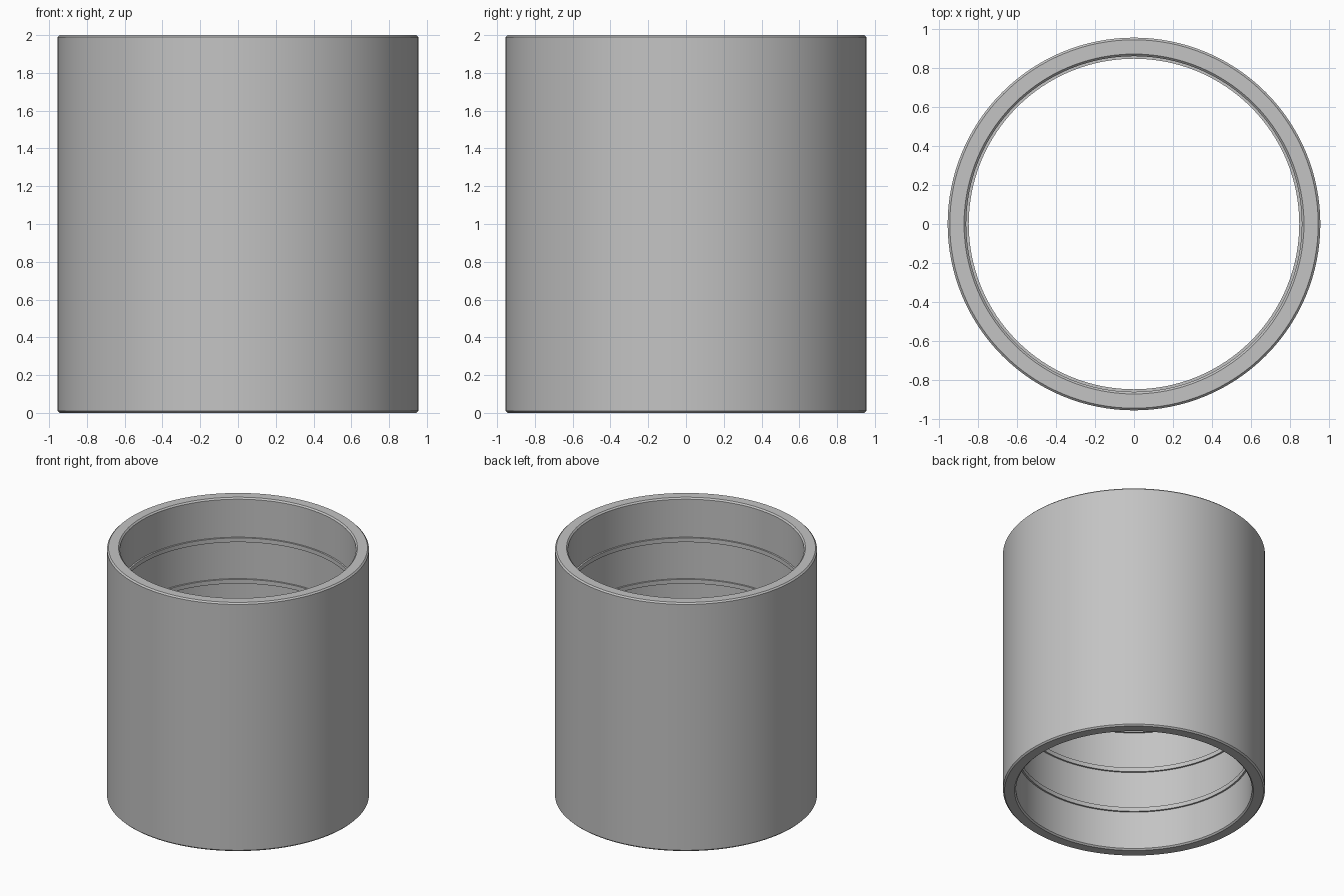
import bpy
import bmesh
import math

cube = bpy.data.objects.get("Cube")
if cube:
    bpy.data.objects.remove(cube, do_unlink=True)

HEIGHT = 2.0
OUTER = 0.955      # outside radius
BORE = 0.86        # inside radius
RIDGE = 0.847      # radius at the inner ridges
CHAMFER = 0.011
HALF_RIDGE = 0.017
RIDGES = 5
SEGMENTS = 128

# Wall cross-section: chamfered outside, then down the ridged bore
profile = [
    (BORE + CHAMFER, 0), (OUTER - CHAMFER, 0), (OUTER, CHAMFER),
    (OUTER, HEIGHT - CHAMFER), (OUTER - CHAMFER, HEIGHT),
    (BORE + CHAMFER, HEIGHT), (BORE, HEIGHT - CHAMFER),
]
for i in range(RIDGES, 0, -1):
    z = HEIGHT * i / (RIDGES + 1)
    top, bottom = z + HALF_RIDGE, z - HALF_RIDGE
    profile += [(BORE, top), (RIDGE, top), (RIDGE, bottom), (BORE, bottom)]
profile.append((BORE, CHAMFER))

# Revolve the closed section into a sleeve
bm = bmesh.new()
verts = [bm.verts.new((r, 0, z)) for r, z in profile]
edges = [bm.edges.new((a, b)) for a, b in zip(verts, verts[1:] + verts[:1])]
bmesh.ops.spin(bm, geom=verts + edges, cent=(0, 0, 0), axis=(0, 0, 1),
               angle=math.tau, steps=SEGMENTS, use_merge=True)
bmesh.ops.remove_doubles(bm, verts=bm.verts[:], dist=0.0001)
bmesh.ops.recalc_face_normals(bm, faces=bm.faces[:])
mesh = bpy.data.meshes.new("ridged_sleeve")
bm.to_mesh(mesh)
bm.free()

sleeve = bpy.data.objects.new("ridged_sleeve", mesh)
bpy.context.collection.objects.link(sleeve)

# Plain grey finish
grey = bpy.data.materials.new("light_grey")
grey.use_nodes = True
colour = (0.55, 0.55, 0.55, 1)
grey.diffuse_color = colour
grey.node_tree.nodes["Principled BSDF"].inputs["Base Color"].default_value = colour
mesh.materials.append(grey)

# Smooth walls with crisp chamfers and ridges
bpy.ops.object.select_all(action="DESELECT")
sleeve.select_set(True)
bpy.context.view_layer.objects.active = sleeve
bpy.ops.object.shade_smooth_by_angle(angle=math.radians(30))
